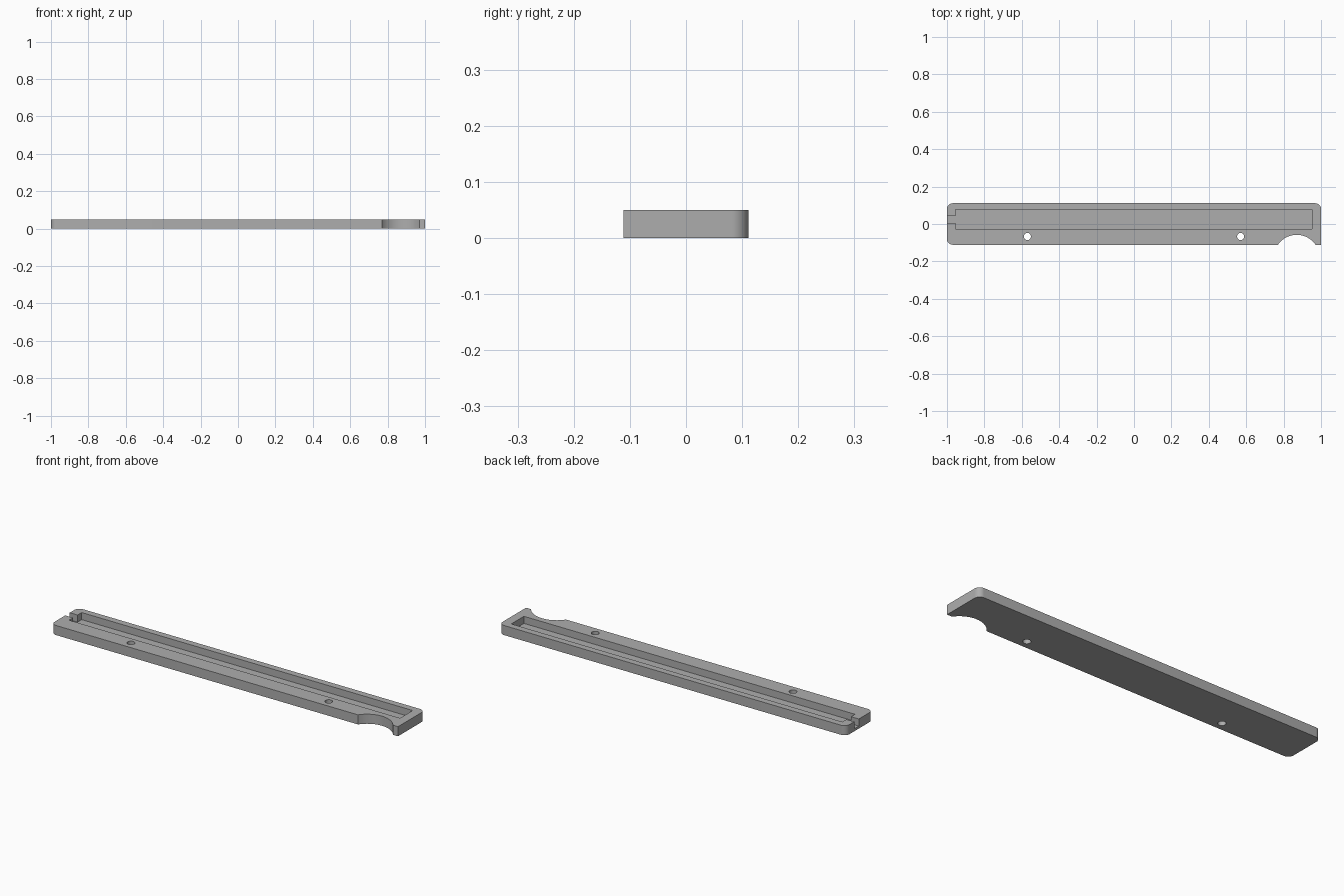
import bpy, bmesh
from math import pi, sin, cos, radians, asin

cube = bpy.data.objects.get("Cube")
if cube:
    bpy.data.objects.remove(cube)

HEIGHT, HALF_X, HALF_Y, CORNER = 0.05, 1.0, 0.111, 0.03
FLOOR = 0.013

grey = bpy.data.materials.new("plain grey")
grey.use_nodes = True
colour = (0.42, 0.42, 0.42, 1)
grey.diffuse_color = colour
grey.node_tree.nodes["Principled BSDF"].inputs["Base Color"].default_value = colour


def arc(cx, cy, r, start, end, steps):
    angles = [start + (end - start) * i / steps for i in range(steps + 1)]
    return [(cx + r * cos(a), cy + r * sin(a)) for a in angles]


def prism(name, outline, z0, z1):
    """Extrude a counter-clockwise outline from z0 to z1."""
    bm = bmesh.new()
    face = bm.faces.new([bm.verts.new((x, y, z0)) for x, y in outline])
    top = bmesh.ops.extrude_face_region(bm, geom=[face])["geom"]
    bmesh.ops.translate(bm, vec=(0, 0, z1 - z0),
                        verts=[v for v in top if isinstance(v, bmesh.types.BMVert)])
    bmesh.ops.recalc_face_normals(bm, faces=bm.faces)
    mesh = bpy.data.meshes.new(name)
    bm.to_mesh(mesh)
    bm.free()
    mesh.materials.append(grey)
    ob = bpy.data.objects.new(name, mesh)
    bpy.context.collection.objects.link(ob)
    return ob


def rectangle(x0, x1, y0, y1):
    return [(x0, y0), (x1, y0), (x1, y1), (x0, y1)]


# Bar outline: scoop in the front edge, square front left corner, three rounded corners
scoop_x, scoop_r, scoop_top = 0.87, 0.122, -0.058
scoop_y = scoop_top - scoop_r
edge = asin((-HALF_Y - scoop_y) / scoop_r)
ix, iy = HALF_X - CORNER, HALF_Y - CORNER
outline = arc(scoop_x, scoop_y, scoop_r, pi - edge, edge, 28)
outline += [(HALF_X, -HALF_Y)]
for cx, cy, start in ((ix, iy, 0), (-ix, iy, 90), (-ix, -iy, 180)):
    outline += arc(cx, cy, CORNER, radians(start), radians(start + 90), 10)
bar = prism("bar", outline, 0, HEIGHT)

# Long pocket with a narrow exit channel, cut as one shape
pocket = [(-0.955, -0.027), (0.953, -0.027), (0.953, 0.077), (-0.955, 0.077),
          (-0.955, 0.043), (-1.1, 0.043), (-1.1, 0.006), (-0.955, 0.006)]
cutters = [prism("pocket_cutter", pocket, FLOOR, 0.1)]

# Two screw holes through the bar
for x in (-0.57, 0.57):
    circle = arc(x, -0.067, 0.019, 0, 2 * pi, 32)[:-1]
    cutters.append(prism("hole_cutter", circle, -0.05, 0.1))

bpy.context.view_layer.objects.active = bar
bar.select_set(True)
for cutter in cutters:
    cutter.hide_render = True
    cut = bar.modifiers.new("cut", "BOOLEAN")
    cut.operation, cut.solver, cut.object = "DIFFERENCE", "EXACT", cutter
    bpy.ops.object.modifier_apply(modifier=cut.name)
    bpy.data.objects.remove(cutter)

bpy.ops.object.shade_smooth_by_angle(angle=radians(30))
